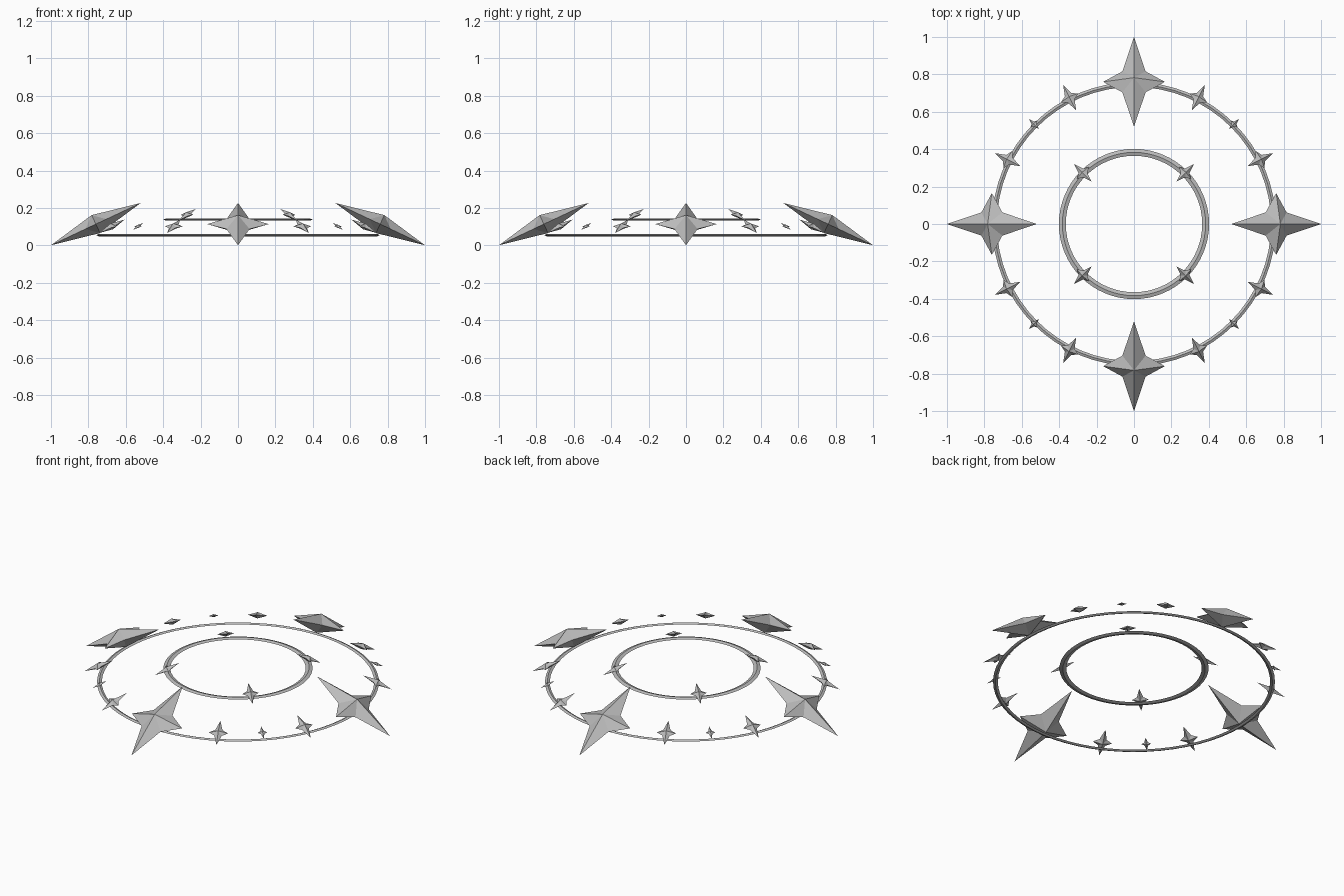
import bpy
import bmesh
import math
from mathutils import Matrix

cube = bpy.data.objects.get("Cube")
if cube:
    bpy.data.objects.remove(cube, do_unlink=True)

# Single plain grey metal
grey = bpy.data.materials.new("grey_metal")
grey.use_nodes = True
COLOUR = (0.5, 0.5, 0.5, 1.0)
grey.diffuse_color = COLOUR
grey.node_tree.nodes["Principled BSDF"].inputs["Base Color"].default_value = COLOUR

TILT = math.radians(25.2)   # outer tips dip, inner tips rise


def finish(name, bm):
    bmesh.ops.recalc_face_normals(bm, faces=bm.faces[:])
    mesh = bpy.data.meshes.new(name)
    bm.to_mesh(mesh)
    bm.free()
    mesh.materials.append(grey)
    obj = bpy.data.objects.new(name, mesh)
    bpy.context.collection.objects.link(obj)
    return obj


def star(name, angle, radius, z, scale=1.0):
    """Faceted four-pointed star, long axis radial, tilted outward."""
    long, side, notch, thick = 0.265, 0.165, 0.062, 0.053
    outline = [(long, 0), (notch, notch), (0, side), (-notch, notch),
               (-long, 0), (-notch, -notch), (0, -side), (notch, -notch)]
    bm = bmesh.new()
    rim = [bm.verts.new((x, y, 0)) for x, y in outline]
    for h in (thick, -thick):
        apex = bm.verts.new((0, 0, h))
        for i in range(8):
            bm.faces.new((rim[i], rim[(i + 1) % 8], apex))
    bm.transform(Matrix.Rotation(angle, 4, 'Z')
                 @ Matrix.Translation((radius, 0, z))
                 @ Matrix.Rotation(TILT, 4, 'Y')
                 @ Matrix.Scale(scale, 4))
    return finish(name, bm)


def ring(name, radius, z, half_width, half_height, segments=64):
    """Thin ring with a diamond cross-section."""
    bm = bmesh.new()
    section = [(half_width, 0), (0, half_height), (-half_width, 0), (0, -half_height)]
    loops = []
    for i in range(segments):
        a = 2 * math.pi * i / segments
        loops.append([bm.verts.new(((radius + r) * math.cos(a),
                                    (radius + r) * math.sin(a), z + h))
                      for r, h in section])
    for i in range(segments):
        a, b = loops[i], loops[(i + 1) % segments]
        for j in range(4):
            k = (j + 1) % 4
            bm.faces.new((a[j], b[j], b[k], a[k]))
    return finish(name, bm)


# Rings
ring("outer_ring", 0.746, 0.055, 0.013, 0.006)
ring("inner_ring", 0.383, 0.138, 0.0185, 0.006)

# Stars, repeated in each quarter
for q in range(4):
    base = q * math.pi / 2
    star(f"large_star_{q + 1}", base, 0.76, 0.114)
    star(f"medium_star_{q + 1}a", base + math.radians(27), 0.757, 0.102, 0.32)
    star(f"medium_star_{q + 1}b", base + math.radians(63), 0.757, 0.102, 0.32)
    star(f"small_star_{q + 1}", base + math.radians(45), 0.756, 0.102, 0.16)
    star(f"inner_star_{q + 1}", base + math.radians(45), 0.386, 0.164, 0.275)
